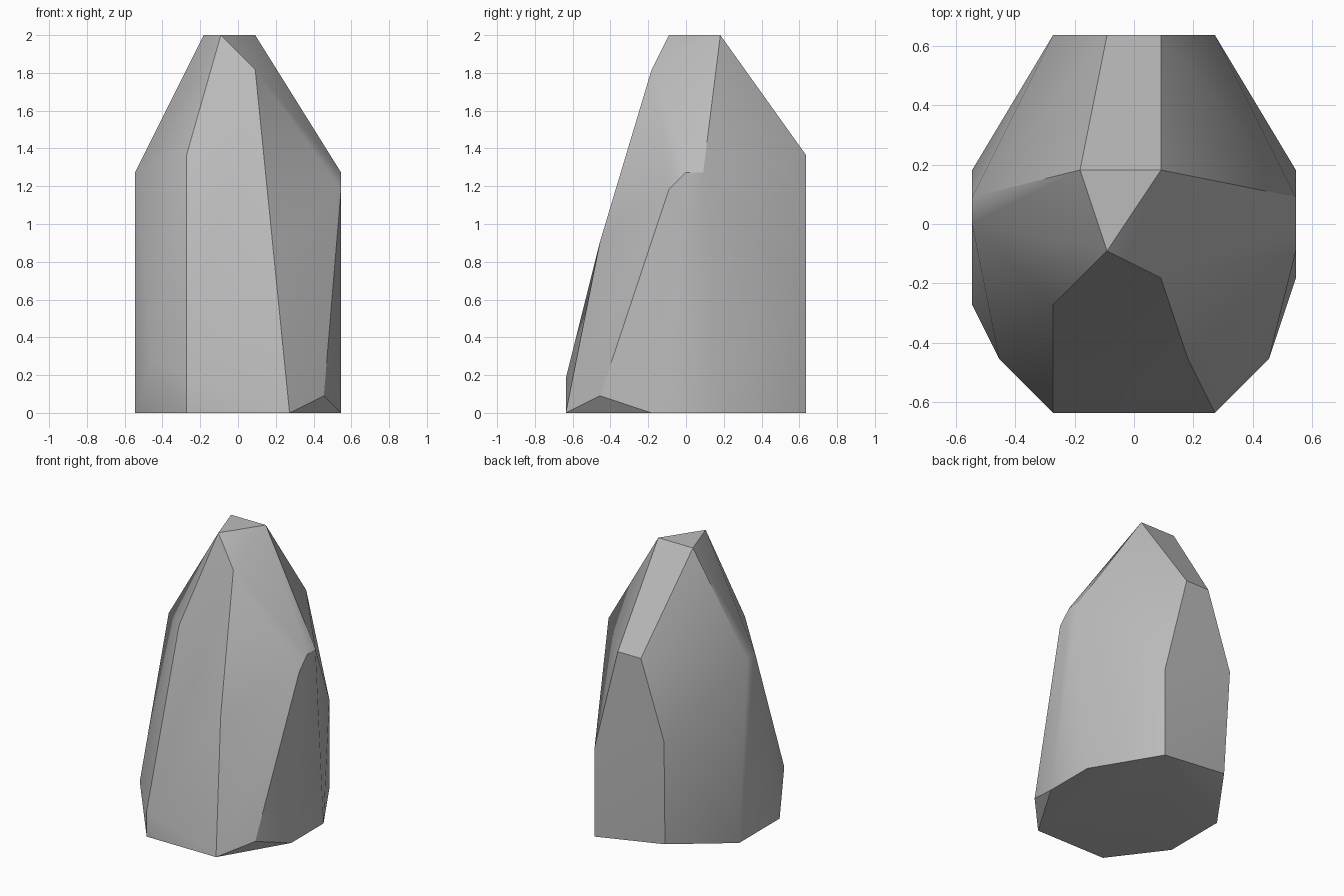
import bpy
import bmesh
import math

default_cube = bpy.data.objects.get("Cube")
if default_cube:
    bpy.data.objects.remove(default_cube, do_unlink=True)

# The rock is chiselled on a regular lattice, eleven steps to the unit
STEP = 1 / 11


def make_material(name, colour):
    material = bpy.data.materials.new(name)
    material.use_nodes = True
    material.diffuse_color = colour
    shader = material.node_tree.nodes["Principled BSDF"]
    shader.inputs["Base Color"].default_value = colour
    shader.inputs["Roughness"].default_value = 0.9
    return material


def make_convex_rock(name, corners, material):
    """Wrap a convex skin round the corners and merge its flat facets."""
    bm = bmesh.new()
    for corner in corners:
        bm.verts.new([value * STEP for value in corner])
    hull = bmesh.ops.convex_hull(bm, input=bm.verts[:])
    loose = [g for g in hull["geom_interior"] if isinstance(g, bmesh.types.BMVert)]
    bmesh.ops.delete(bm, geom=loose, context="VERTS")
    bmesh.ops.dissolve_limit(bm, angle_limit=math.radians(0.5),
                             verts=bm.verts[:], edges=bm.edges[:])
    bmesh.ops.recalc_face_normals(bm, faces=bm.faces[:])

    mesh = bpy.data.meshes.new(name)
    bm.to_mesh(mesh)
    bm.free()
    mesh.materials.append(material)
    rock = bpy.data.objects.new(name, mesh)
    bpy.context.collection.objects.link(rock)

    # Soften the shallow bevels while the strong ridges stay crisp
    bpy.ops.object.select_all(action="DESELECT")
    rock.select_set(True)
    bpy.context.view_layer.objects.active = rock
    bpy.ops.object.shade_smooth_by_angle(angle=math.radians(30))
    return rock


# Footprint on the ground, with one raised back corner
base = [(-3, -7, 0), (3, -7, 0), (6, -2, 0), (6, 2, 0), (3, 7, 0),
        (-2.8, 6.6, 0.8), (-6, 2, 0), (-6, -3, 0)]

# Small chipped corners just above the ground
chips = [(5, -5, 1), (-3, -7, 2), (-5, -5, 3)]

# Flank corners halfway up
flanks = [(3, 7, 7), (-3, 7, 9), (2, -5, 10)]

# Shoulders where the sides begin to lean inward
shoulders = [(6, -1, 13), (6, 0, 14), (6, 1, 14), (-6, 0, 14), (-6, 1, 14),
             (-3, -3, 15), (-1, 7, 15), (1, 7, 15)]

# Three-cornered flat peak with a notch below its front tip
peak = [(1, -2, 20), (-1, -1, 22), (1, 2, 22), (-2, 2, 22)]

stone = make_material("grey stone", (0.5, 0.5, 0.5, 1))
make_convex_rock("rock", base + chips + flanks + shoulders + peak, stone)
